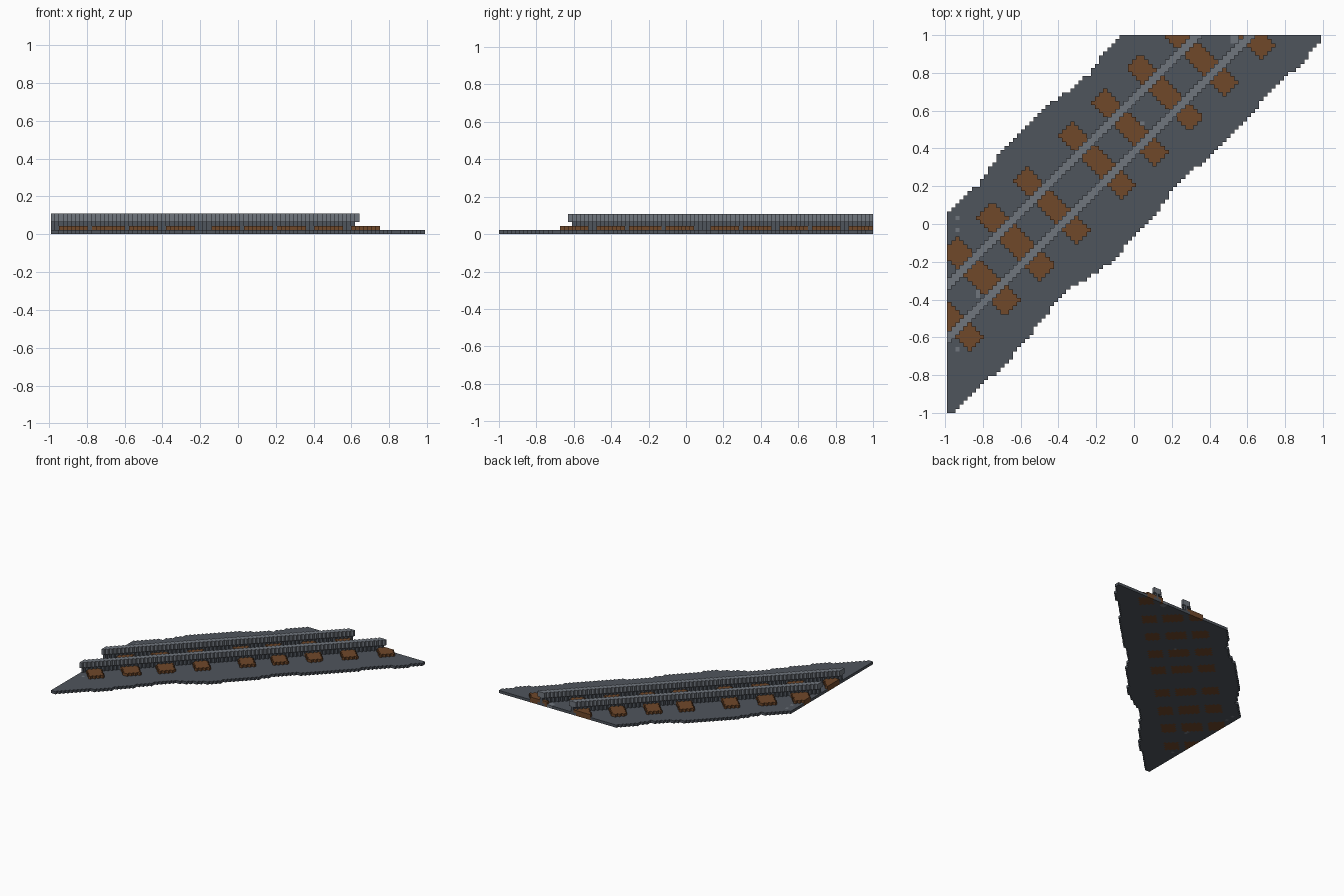
import bpy
import math

cube = bpy.data.objects.get("Cube")
if cube:
    bpy.data.objects.remove(cube, do_unlink=True)

NX, NY = 91, 92            # block grid
H = 2.0 / NY               # block size
X0, Y0 = -NX * H / 2, -1.0


def material(name, rgb):
    m = bpy.data.materials.new(name)
    m.use_nodes = True
    m.diffuse_color = (*rgb, 1)
    bsdf = next(n for n in m.node_tree.nodes if n.type == 'BSDF_PRINCIPLED')
    bsdf.inputs["Base Color"].default_value = (*rgb, 1)
    bsdf.inputs["Roughness"].default_value = 0.9
    return m


GRAVEL = material("dark gravel grey", (0.078, 0.090, 0.108))
STEEL = material("light steel grey", (0.162, 0.180, 0.207))
WOOD = material("brown wood", (0.162, 0.065, 0.023))


def interp(points, t):
    """Piecewise linear lookup."""
    for (a, va), (b, vb) in zip(points, points[1:]):
        if t <= b:
            return va + (vb - va) * max(0.0, (t - a) / (b - a))
    return points[-1][1]


# Wobbly edges of the gravel bed: (distance along track, offset across track)
LOW_EDGE = [(-1.96, -.02), (-1.44, -.05), (-1.19, -.03), (-1.0, -.01), (-.71, .02),
            (-.5, -.04), (-.33, -.07), (.18, -.05), (.29, -.03), (.49, 0),
            (.81, -.04), (1.23, -.04), (1.35, 0), (1.75, -.03), (1.97, 0)]
HIGH_EDGE = [(-.93, 1.05), (-.61, 1.03), (-.34, 1.08), (-.1, 1.095), (.14, 1.09),
             (.4, 1.04), (.56, 1.03), (.76, 1.07), (.91, 1.06)]
SLEEPERS = [-1.85, -1.47, -1.085, -.72, -.335, .135, .49, .86, 1.23, 1.62]
RAILS = {"right_rail": 18, "left_rail": 31}     # centre diagonal of each rail
PEBBLES = {(7, 28), (7, 29), (8, 29), (69, 91), (69, 90), (70, 91), (70, 90),
           (47, 70), (2, 44), (2, 47), (2, 15), (2, 18)}

parts = {n: set() for n in ("gravel_bed", "pebbles", "sleepers", "right_rail_head",
                            "right_rail_web", "left_rail_head", "left_rail_web")}

for i in range(NX):
    for j in range(NY):
        x, y = X0 + (i + .5) * H, Y0 + (j + .5) * H
        along, across, diag = x + y, y - x, j - i
        # Rails: narrow web under a three-block head
        web = False
        for rail, centre in RAILS.items():
            if diag == centre:
                web = True
                parts[rail + "_web"].update({(i, j, 1), (i, j, 2)})
            if abs(diag - centre) <= 1:
                parts[rail + "_head"].update({(i, j, 3), (i, j, 4)})
        foot = any(abs(diag - c) <= 1 for c in RAILS.values())
        # Sleepers sunk into the bed, one block proud of it
        wood = .185 < across < .86 and any(abs(along - s) < .08 for s in SLEEPERS)
        if wood and not web:
            parts["sleepers"].add((i, j, 1))
        # Bed layer
        if wood and not foot:
            parts["sleepers"].add((i, j, 0))
        elif (i, j) in PEBBLES:
            parts["pebbles"].add((i, j, 0))
        elif interp(LOW_EDGE, along) - .012 <= across <= interp(HIGH_EDGE, along):
            parts["gravel_bed"].add((i, j, 0))

ALL = set().union(*parts.values())

# Block side directions with their corner offsets
SIDES = {
    (1, 0, 0): [(1, 0, 0), (1, 1, 0), (1, 1, 1), (1, 0, 1)],
    (-1, 0, 0): [(0, 1, 0), (0, 0, 0), (0, 0, 1), (0, 1, 1)],
    (0, 1, 0): [(1, 1, 0), (0, 1, 0), (0, 1, 1), (1, 1, 1)],
    (0, -1, 0): [(0, 0, 0), (1, 0, 0), (1, 0, 1), (0, 0, 1)],
    (0, 0, 1): [(0, 0, 1), (1, 0, 1), (1, 1, 1), (0, 1, 1)],
    (0, 0, -1): [(0, 1, 0), (1, 1, 0), (1, 0, 0), (0, 0, 0)],
}


def build(name, cells, mat):
    """Mesh of the exposed block sides of one part."""
    index, verts, faces = {}, [], []
    for c in sorted(cells):
        for step, corners in SIDES.items():
            if tuple(a + b for a, b in zip(c, step)) in ALL:
                continue
            face = []
            for o in corners:
                k = tuple(a + b for a, b in zip(c, o))
                if k not in index:
                    index[k] = len(verts)
                    verts.append((X0 + k[0] * H, Y0 + k[1] * H, k[2] * H))
                face.append(index[k])
            faces.append(face)
    mesh = bpy.data.meshes.new(name)
    mesh.from_pydata(verts, [], faces)
    mesh.materials.append(mat)
    obj = bpy.data.objects.new(name, mesh)
    bpy.context.collection.objects.link(obj)


for name, cells in parts.items():
    light = name.endswith("head") or name == "pebbles"
    build(name, cells, WOOD if name == "sleepers" else STEEL if light else GRAVEL)
